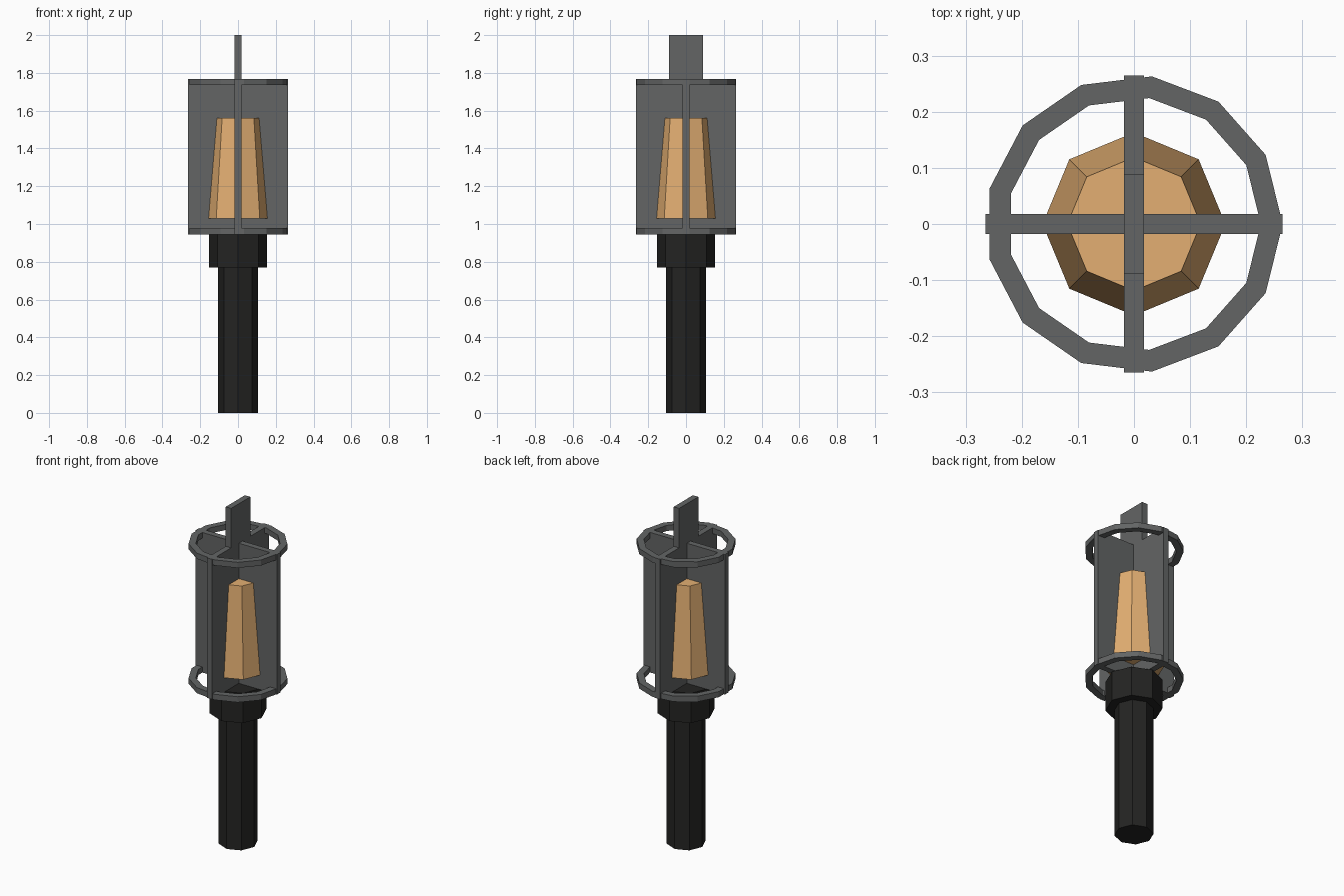
import bpy, bmesh
from math import cos, sin, tau

if "Cube" in bpy.data.objects:
    bpy.data.objects.remove(bpy.data.objects["Cube"])


def material(name, rgb):
    m = bpy.data.materials.new(name)
    m.diffuse_color = (*rgb, 1)
    m.use_nodes = True
    m.node_tree.nodes["Principled BSDF"].inputs["Base Color"].default_value = m.diffuse_color
    return m


METAL = material("dark_metal", (0.125, 0.13, 0.13))
BLACK = material("black_grip", (0.017, 0.017, 0.016))
GLOW = material("amber_glow", (0.77, 0.43, 0.17))


def finish(name, bm, mat):
    bmesh.ops.recalc_face_normals(bm, faces=bm.faces)
    mesh = bpy.data.meshes.new(name)
    bm.to_mesh(mesh)
    bm.free()
    mesh.materials.append(mat)
    obj = bpy.data.objects.new(name, mesh)
    bpy.context.collection.objects.link(obj)
    return obj


def loft(name, profile, sides, mat, closed=False):
    """Faceted solid from (radius, z) rings; closed profiles make a hoop."""
    bm = bmesh.new()
    rings = [[bm.verts.new((r * cos(tau * i / sides), r * sin(tau * i / sides), z))
              for i in range(sides)] for r, z in profile]
    pairs = list(zip(rings, rings[1:]))
    if closed:
        pairs.append((rings[-1], rings[0]))
    else:
        bm.faces.new(rings[0])
        bm.faces.new(rings[-1])
    for a, b in pairs:
        for i in range(sides):
            j = (i + 1) % sides
            bm.faces.new((a[i], a[j], b[j], b[i]))
    return finish(name, bm, mat)


def box(name, half_x, half_y, z0, z1, mat):
    bm = bmesh.new()
    bmesh.ops.create_cube(bm, size=1)
    for v in bm.verts:
        v.co = (v.co.x * 2 * half_x, v.co.y * 2 * half_y, z0 + (v.co.z + 0.5) * (z1 - z0))
    return finish(name, bm, mat)


# Handle and collar
loft("handle", [(0.105, 0), (0.105, 0.77)], 8, BLACK)
loft("collar", [(0.153, 0.77), (0.153, 0.945)], 8, BLACK)

# Tapered glowing core
loft("glow_core", [(0.163, 1.03), (0.119, 1.56)], 8, GLOW)

# Thirteen-sided cage hoops
for name, z0, z1 in (("lower_hoop", 0.945, 0.978), ("upper_hoop", 1.735, 1.768)):
    loft(name, [(0.226, z0), (0.265, z0), (0.265, z1), (0.226, z1)], 13, METAL, closed=True)

# Crossed cage plates and top fin
box("cross_plate_x", 0.265, 0.0175, 0.945, 1.768, METAL)
box("cross_plate_y", 0.0175, 0.265, 0.945, 1.768, METAL)
box("top_fin", 0.0175, 0.089, 1.768, 2.0, METAL)
